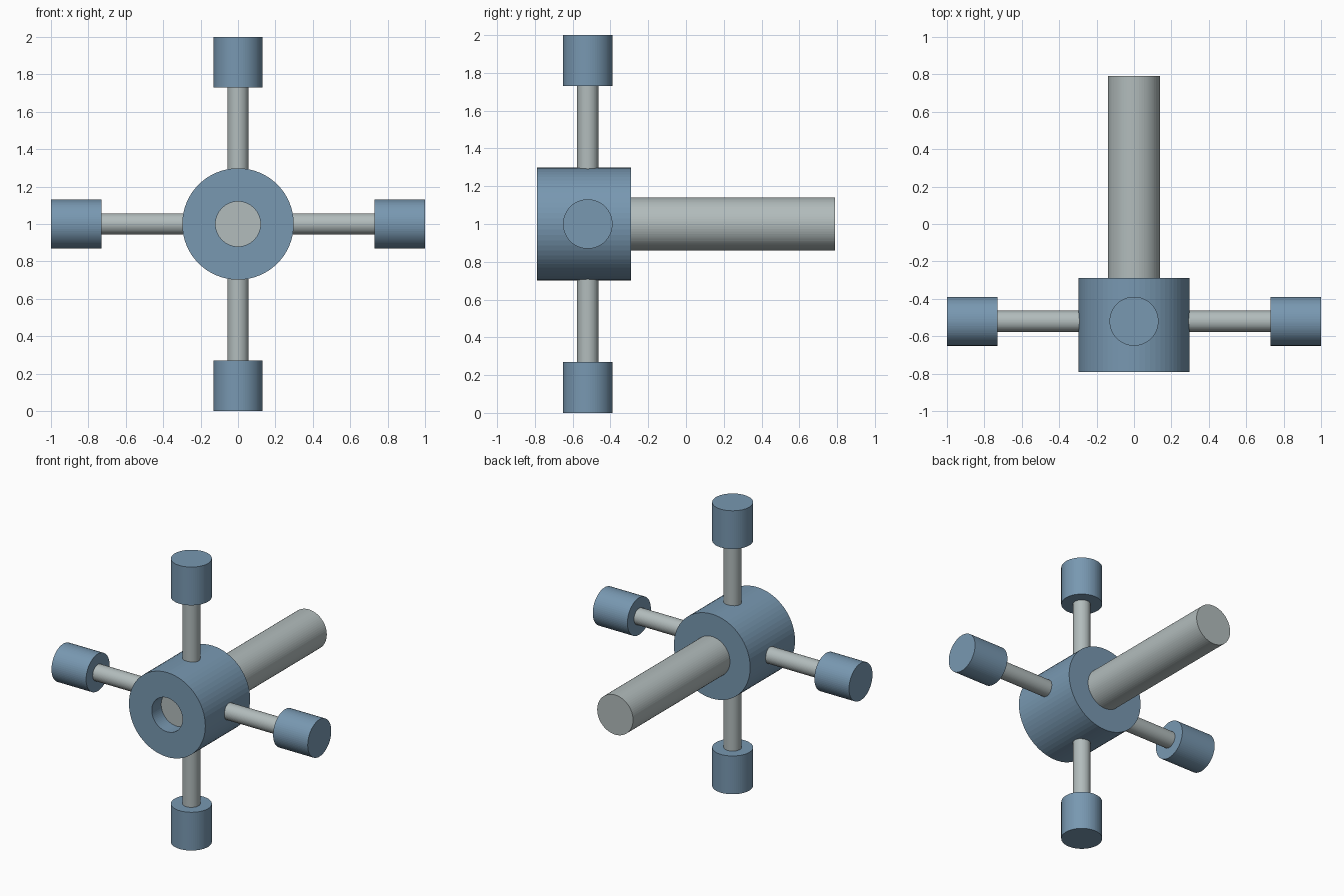
import bpy, bmesh, math
from mathutils import Matrix, Vector

if "Cube" in bpy.data.objects:
    bpy.data.objects.remove(bpy.data.objects["Cube"])

SEG = 64
CY, CZ = -0.52, 1.0   # centre of the spoke cross


def material(name, rgb):
    m = bpy.data.materials.new(name)
    m.diffuse_color = (*rgb, 1)
    m.use_nodes = True
    m.node_tree.nodes["Principled BSDF"].inputs["Base Color"].default_value = m.diffuse_color
    return m


blue = material("steel blue", (0.188, 0.314, 0.440))
grey = material("light grey", (0.445, 0.503, 0.503))


def finish(name, bm, mat):
    bmesh.ops.recalc_face_normals(bm, faces=bm.faces)
    me = bpy.data.meshes.new(name)
    bm.to_mesh(me)
    bm.free()
    me.materials.append(mat)
    bpy.context.collection.objects.link(bpy.data.objects.new(name, me))


def rod(name, start, end, radius, mat):
    """Capped cylinder between two points."""
    a, b = Vector(start), Vector(end)
    turn = (b - a).to_track_quat('Z', 'Y').to_matrix().to_4x4()
    bm = bmesh.new()
    bmesh.ops.create_cone(bm, cap_ends=True, segments=SEG, radius1=radius, radius2=radius,
                          depth=(b - a).length, matrix=Matrix.Translation((a + b) / 2) @ turn)
    finish(name, bm, mat)


# Hub: rectangular section spun round the y axis, leaving a bore
bm = bmesh.new()
section = [(0.12, -0.79), (0.298, -0.79), (0.298, -0.29), (0.12, -0.29)]
verts = [bm.verts.new((r, y, CZ)) for r, y in section]
edges = [bm.edges.new((verts[i], verts[(i + 1) % 4])) for i in range(4)]
bmesh.ops.spin(bm, geom=verts + edges, cent=(0, 0, CZ), axis=(0, 1, 0),
               angle=math.tau, steps=SEG, use_merge=True)
bmesh.ops.remove_doubles(bm, verts=bm.verts, dist=1e-4)
finish("hub", bm, blue)

# Shaft seated in the hub, its front end forming the floor of the bore
rod("shaft", (0, -0.685, CZ), (0, 0.79, CZ), 0.14, grey)

# Four spokes with end knobs
for side, d in {"right": (1, 0), "top": (0, 1), "left": (-1, 0), "bottom": (0, -1)}.items():
    def at(dist):
        return (d[0] * dist, CY, CZ + d[1] * dist)
    rod(side + "_spoke", at(0.2), at(0.75), 0.057, grey)
    rod(side + "_knob", at(0.73), at(1.0), 0.131, blue)
